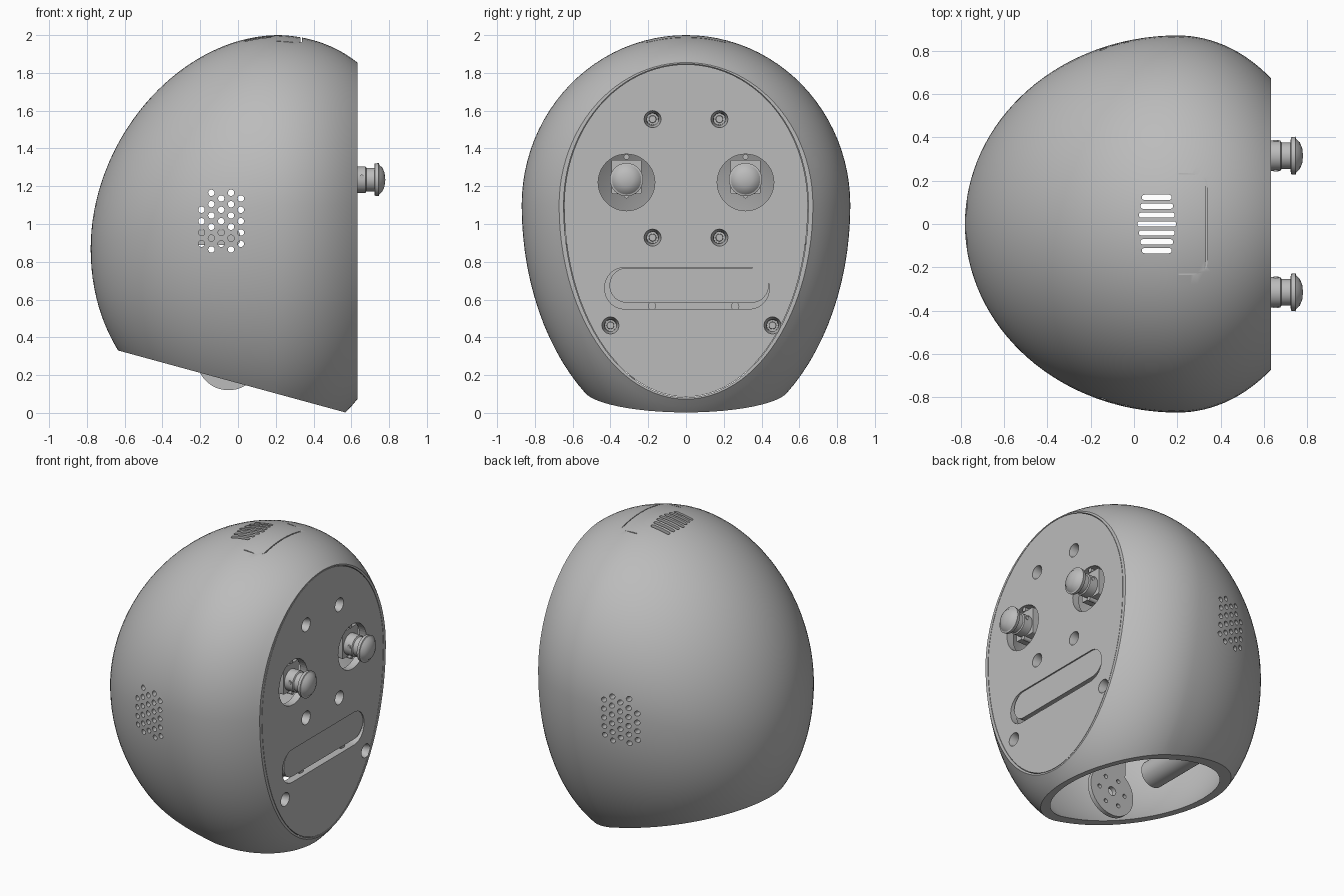
import bpy, bmesh, math
from math import sin, cos, pi, sqrt

old = bpy.data.objects.get("Cube")
if old:
    bpy.data.objects.remove(old)

grey = bpy.data.materials.new("matte grey")
grey.use_nodes = True
grey.diffuse_color = (0.5, 0.5, 0.5, 1)
grey.node_tree.nodes["Principled BSDF"].inputs["Base Color"].default_value = (0.5, 0.5, 0.5, 1)


# ---------- helpers ----------
def finish(name, bm, smooth=True):
    bmesh.ops.recalc_face_normals(bm, faces=bm.faces)
    mesh = bpy.data.meshes.new(name)
    bm.to_mesh(mesh)
    bm.free()
    ob = bpy.data.objects.new(name, mesh)
    bpy.context.collection.objects.link(ob)
    mesh.materials.append(grey)
    if smooth:
        shade(ob)
    return ob


def select(ob):
    bpy.ops.object.select_all(action='DESELECT')
    ob.select_set(True)
    bpy.context.view_layer.objects.active = ob


def shade(ob):
    select(ob)
    bpy.ops.object.shade_smooth_by_angle(angle=math.radians(30))


def carve(ob, cutter):
    select(ob)
    mod = ob.modifiers.new("cut", 'BOOLEAN')
    mod.object, mod.solver = cutter, 'EXACT'
    bpy.ops.object.modifier_apply(modifier=mod.name)
    bpy.data.objects.remove(cutter)


def prism(bm, outline, axis, lo, hi):
    """Extrude a 2D outline along axis; outline holds the other two axes in order."""
    def place(p, d):
        v = list(p)
        v.insert("xyz".index(axis), d)
        return bm.verts.new(v)
    a = [place(p, lo) for p in outline]
    b = [place(p, hi) for p in outline]
    n = len(a)
    bm.faces.new(a)
    bm.faces.new(b[::-1])
    for i in range(n):
        bm.faces.new((a[i], b[i], b[(i + 1) % n], a[(i + 1) % n]))


def circle(u, v, r, n=24):
    return [(u + r * cos(2 * pi * i / n), v + r * sin(2 * pi * i / n)) for i in range(n)]


def rounded(u0, u1, v0, v1, r, n=10):
    pts = []
    for k, (u, v) in enumerate([(u1 - r, v1 - r), (u0 + r, v1 - r), (u0 + r, v0 + r), (u1 - r, v0 + r)]):
        for i in range(n):
            a = pi / 2 * (k + i / (n - 1) * 0.98)
            pts.append((u + r * cos(a), v + r * sin(a)))
    return pts


def part(name, outline, axis, lo, hi):
    bm = bmesh.new()
    prism(bm, outline, axis, lo, hi)
    return finish(name, bm)


def lathe_x(name, profile, y, z, n=32):
    bm = bmesh.new()
    verts = [bm.verts.new((x, y + r, z)) for x, r in profile]
    edges = [bm.edges.new(p) for p in zip(verts, verts[1:])]
    bmesh.ops.spin(bm, geom=verts + edges, cent=(0, y, z), axis=(1, 0, 0), angle=2 * pi, steps=n)
    bmesh.ops.remove_doubles(bm, verts=bm.verts, dist=0.0005)
    return finish(name, bm)


def egg(w, top, bottom, zc, n=96):
    return [(w * cos(a), zc + (top if sin(a) > 0 else bottom) * sin(a))
            for a in (2 * pi * i / n for i in range(n))]


# ---------- head shell: egg-shaped rings stacked along x ----------
MID, FACE = 0.2, 0.632
rings = []
for i in range(1, 33):
    th = pi / 2 * i / 32
    s, t = sin(th), 1 - cos(th)
    zc = 1.1 - 0.23 * (1 - t) ** 1.5
    top = 0.45 * s + 0.5 * (1.13 * s - zc + 0.87)
    rings.append((MID - 0.98 * cos(th), egg(0.87 * s, top, (1.1 + 0.16 * t) * s, zc)))
for i in range(1, 15):
    x = MID + (FACE - MID) * i / 14
    s = sqrt(1 - ((x - MID) / 0.68) ** 2)
    rings.append((x, egg(0.87 * s, 0.9 * s ** 0.68, 1.26 * s ** 0.79, 1.1)))

bm = bmesh.new()
pole = bm.verts.new((MID - 0.98, 0, 0.87))
prev = None
for x, outline in rings:
    ring = [bm.verts.new((x, y, z)) for y, z in outline]
    n = len(ring)
    for i in range(n):
        j = (i + 1) % n
        bm.faces.new((pole, ring[i], ring[j]) if prev is None else (prev[i], ring[i], ring[j], prev[j]))
    prev = ring
bm.faces.new(prev)
shell = finish("head_shell", bm, False)
select(shell)
mod = shell.modifiers.new("thickness", 'SOLIDIFY')
mod.thickness, mod.offset = 0.05, -1
bpy.ops.object.modifier_apply(modifier=mod.name)

# slanted open neck with a flat rim
bm = bmesh.new()
bm.from_mesh(shell.data)
cut = bmesh.ops.bisect_plane(bm, geom=bm.verts[:] + bm.edges[:] + bm.faces[:], dist=0.00001,
                             plane_co=(-0.64, 0, 0.332), plane_no=(-0.2727, 0, -1), clear_outer=True)
rim = [e for e in cut["geom_cut"] if isinstance(e, bmesh.types.BMEdge)]
bmesh.ops.bridge_loops(bm, edges=rim)
bmesh.ops.recalc_face_normals(bm, faces=bm.faces)
bm.to_mesh(shell.data)
bm.free()

# oval opening for the face plate
bm = bmesh.new()
prism(bm, egg(0.648, 0.748, 1.018, 1.1), 'x', 0.5, 0.8)
carve(shell, finish("face_cutter", bm, False))

# side speaker holes, top slots and top panel groove
bm = bmesh.new()
for col, (top, count) in enumerate([(1.075, 4), (1.165, 6), (1.135, 5), (1.165, 6), (1.135, 5)]):
    for row in range(count):
        prism(bm, circle(-0.193 + 0.052 * col, top - 0.06 * row, 0.017, 14), 'y', -1.2, 1.2)
for k in range(-3, 4):
    inset = 0.007 * abs(k)
    prism(bm, rounded(0.015 + inset, 0.195 - inset, k * 0.041 - 0.012, k * 0.041 + 0.012, 0.0119, 6), 'z', 1.8, 2.2)


def open_path(edge, side, r):
    """Right-hand half of a rounded rectangle, ordered from -y to +y."""
    pts = [p for p in rounded(0, edge, -side, side, r) if p[0] > 0.205]
    half = len(pts) // 2
    return [(0.205, -side)] + pts[half:] + pts[:half] + [(0.205, side)]


groove = open_path(0.338, 0.235, 0.05) + open_path(0.332, 0.229, 0.044)[::-1]
prism(bm, groove, 'z', 1.962, 2.2)
carve(shell, finish("vent_cutter", bm, False))
shade(shell)

# ---------- face plate with eye, mouth and screw openings ----------
EYE_Y, EYE_Z = 0.315, 1.235
screws = [(s * 0.177, z) for s in (-1, 1) for z in (1.555, 0.928)] + [(-0.4, 0.463), (0.458, 0.463)]
plate = part("face_plate", egg(0.645, 0.745, 1.015, 1.1), 'x', 0.582, FACE)
bm = bmesh.new()
for s in (-1, 1):
    prism(bm, circle(s * EYE_Y, 1.22, 0.15, 48), 'x', 0.5, 0.8)
prism(bm, rounded(-0.43, 0.44, 0.55, 0.77, 0.105), 'x', 0.5, 0.8)
for y, z in screws:
    prism(bm, circle(y, z, 0.045), 'x', 0.5, 0.8)
carve(plate, finish("plate_cutter", bm, False))
shade(plate)

# tapered screw wells
for y, z in screws:
    lathe_x("screw_well", [(FACE, 0.046), (0.58, 0.032), (0.5, 0.03), (0.5, 0.02), (0.51, 0.018), (0.51, 0)], y, z, 24)

# mouth display, leaving a gap under it
part("mouth_display", rounded(-0.405, 0.438, 0.583, 0.768, 0.092), 'x', 0.53, 0.625)
for y in (-0.18, 0.26):
    part("mouth_stud", circle(y, 0.565, 0.022), 'x', 0.53, 0.6)
part("mouth_mount", rounded(-0.43, 0.44, 0.545, 0.775, 0.02), 'x', 0.515, 0.54)

# ---------- eyes ----------
for s in (-1, 1):
    y = s * EYE_Y
    lathe_x("eye_button", [(0.55, 0), (0.55, 0.07), (0.675, 0.07), (0.68, 0.062), (0.722, 0.062), (0.724, 0.085),
                           (0.745, 0.088), (0.748, 0.078), (0.765, 0.062), (0.776, 0.035), (0.78, 0)], y, EYE_Z)
    part("eye_bracket", rounded(y - 0.08, y + 0.08, 1.16, 1.34, 0.008, 4), 'x', 0.5, 0.615)
    part("eye_pin", circle(y, 1.355, 0.015, 16), 'x', 0.5, 0.62)
    part("eye_lower_pin", circle(y, 1.15, 0.014, 16), 'x', 0.56, 0.63)
    part("eye_side_pin", circle(0.655, 1.25, 0.012, 12), 'y', y - 0.073, y + 0.073)

# ---------- neck mechanism seen through the open base ----------
arm = part("neck_horn", circle(-0.05, 0.29, 0.17, 48), 'y', -0.3, -0.27)
bm = bmesh.new()
prism(bm, circle(-0.05, 0.29, 0.03), 'y', -0.5, 0)
for k in range(6):
    a = pi / 3 * k
    prism(bm, circle(-0.05 + 0.1 * cos(a), 0.29 + 0.1 * sin(a), 0.014, 14), 'y', -0.5, 0)
carve(arm, finish("horn_cutter", bm, False))
shade(arm)
part("neck_arm", rounded(-0.16, 0.02, 0.42, 0.82, 0.03), 'y', -0.3, -0.27)
part("neck_servo", rounded(-0.2, 0, 0.55, 0.82, 0.02), 'y', -0.27, 0.05)
part("cross_bar", rounded(-0.23, 0.01, 0.89, 0.965, 0.02), 'y', -0.72, 0.72)
part("battery_tube", circle(-0.4, 0.55, 0.09, 32), 'y', -0.3, 0.3)
